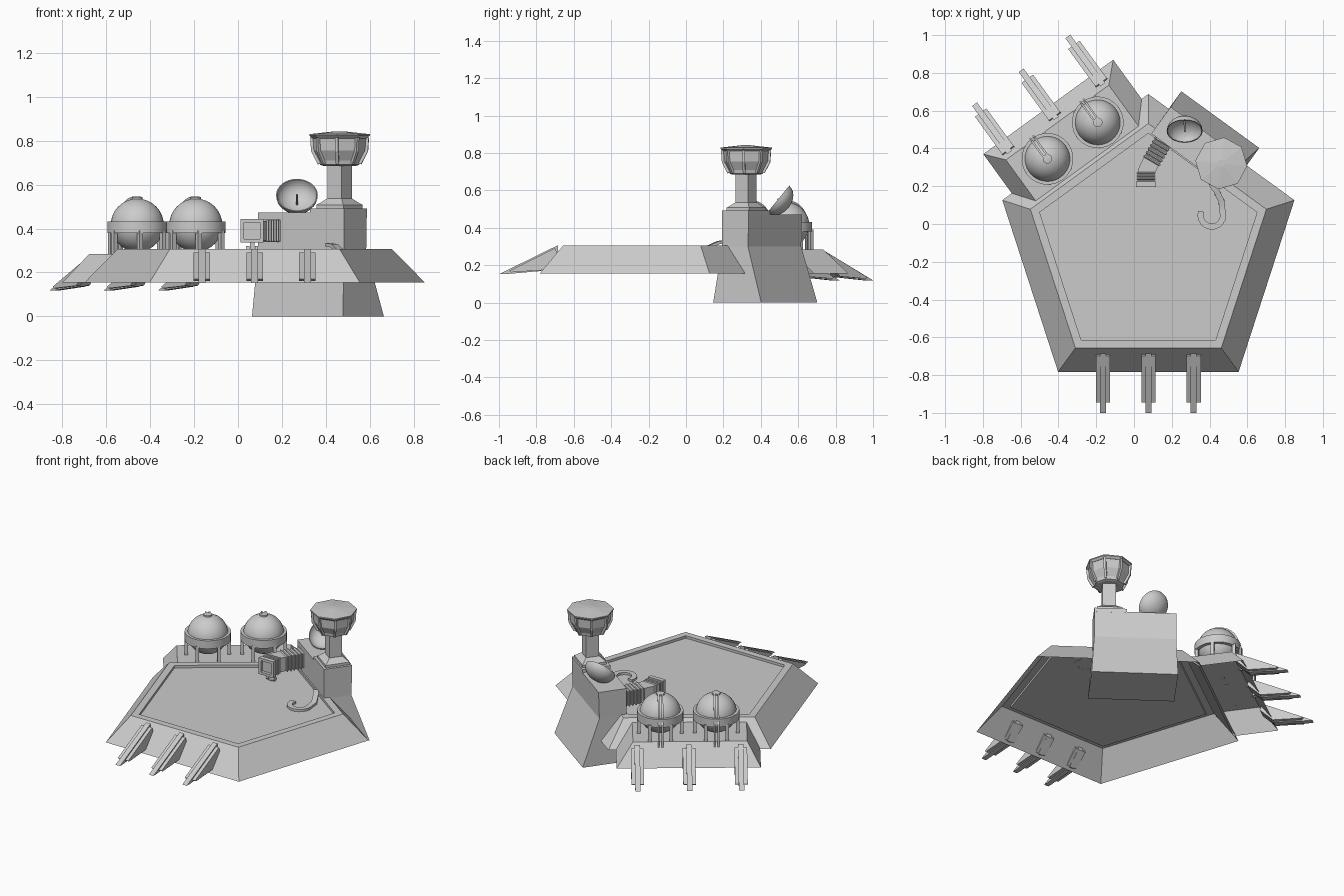
import bpy, bmesh
from math import sin, cos, pi, radians, atan2
from mathutils import Matrix, Vector

cube = bpy.data.objects.get("Cube")
if cube:
    bpy.data.objects.remove(cube)

grey = bpy.data.materials.new("hull grey")
grey.use_nodes = True
grey.diffuse_color = (0.6, 0.6, 0.6, 1)
grey.node_tree.nodes["Principled BSDF"].inputs["Base Color"].default_value = (0.6, 0.6, 0.6, 1)

# Frames centred on the deck: local y points out through one deck edge
CENTRE = Matrix.Translation((0.076, -0.125, 0))
def frame(deg):
    return CENTRE @ Matrix.Rotation(radians(deg), 4, 'Z')
TANK_SIDE, TOWER_SIDE, FRONT = frame(36), frame(-36), frame(180)
WORLD = Matrix()


def loft(name, rings, m=WORLD, smooth=False, open_start=False):
    """Skin a row of equal-sized rings and cap the ends."""
    bm = bmesh.new()
    rows = [[bm.verts.new(m @ Vector(p)) for p in ring] for ring in rings]
    for a, b in zip(rows, rows[1:]):
        for i in range(len(a)):
            j = (i + 1) % len(a)
            bm.faces.new((a[i], a[j], b[j], b[i]))
    if not open_start:
        bm.faces.new(rows[0])
    bm.faces.new(rows[-1])
    bmesh.ops.recalc_face_normals(bm, faces=bm.faces)
    mesh = bpy.data.meshes.new(name)
    bm.to_mesh(mesh)
    bm.free()
    mesh.materials.append(grey)
    obj = bpy.data.objects.new(name, mesh)
    bpy.context.collection.objects.link(obj)
    if smooth:
        bpy.ops.object.select_all(action='DESELECT')
        obj.select_set(True)
        bpy.context.view_layer.objects.active = obj
        bpy.ops.object.shade_smooth_by_angle(angle=radians(35))


def ngon(n, r, z, start=0.0):
    return [(r * cos(start + 2 * pi * i / n), r * sin(start + 2 * pi * i / n), z) for i in range(n)]


def rect(x0, x1, y0, y1, z):
    return [(x0, y0, z), (x1, y0, z), (x1, y1, z), (x0, y1, z)]


def square(s, z):
    return rect(-s / 2, s / 2, -s / 2, s / 2, z)


def lathe(name, profile, m, n=32, start=0.0, smooth=True):
    loft(name, [ngon(n, r, z, start) for r, z in profile], m, smooth)


def sweep(name, pts, w, h, m=WORLD, up=(0, 0, 1), scales=None, smooth=False):
    """Carry a w by h rectangle along a path."""
    pts, up, rings = [Vector(p) for p in pts], Vector(up), []
    for i, p in enumerate(pts):
        t = (pts[min(i + 1, len(pts) - 1)] - pts[max(i - 1, 0)]).normalized()
        side = t.cross(up).normalized()
        top = side.cross(t)
        s = scales[i] if scales else 1
        rings.append([p + side * (a * w * s / 2) + top * (b * h * s / 2)
                      for a, b in ((-1, -1), (1, -1), (1, 1), (-1, 1))])
    loft(name, rings, m, smooth)


# Five-sided deck: a shell open below, with a shallow recess on top
deck = [(0.813, 0.155), (0.657, 0.306), (0.605, 0.306), (0.605, 0.29)]
loft("landing_deck", [ngon(5, r, z, pi / 2) for r, z in deck], CENTRE, open_start=True)

# Tank platform, also open below
loft("tank_platform", [rect(-0.416, 0.434, 0.645, 0.914, 0.155),
                       rect(-0.337, 0.336, 0.54, 0.819, 0.283)], TANK_SIDE, open_start=True)


# Support fins: a wide wedge with a slim, longer rib through it
def fin(name, m, u, v, z):
    for part, w, prof in (
            ("rib", 0.032, ((0, 0.155), (0.315, 0.0), (0.285, 0.0), (0.08, 0.018), (0, 0.10))),
            ("wedge", 0.075, ((0.015, 0.14), (0.26, 0.018), (0.25, 0.01), (0.08, 0.022), (0, 0.10)))):
        loft(f"{name}_{part}", [[(u + s * w / 2, v + a, z + b) for a, b in prof]
                                for s in (-1, 1)], m)

for k in (-1, 0, 1):
    fin("front_fin", FRONT, 0.24 * k, 0.56, 0.152)
    fin("back_fin", TANK_SIDE, 0.007 + 0.305 * k, 0.84, 0.118)

# Storage tanks
for u in (-0.156, 0.173):
    m = TANK_SIDE @ Matrix.Translation((u, 0.694, 0))
    ball = [(0.121 * cos(a), 0.415 + 0.121 * sin(a))
            for a in (radians(-88 + 11 * i) for i in range(17))]
    lathe("tank_ball", ball, m)
    lathe("tank_collar", [(0.115, 0.38), (0.137, 0.38), (0.137, 0.432), (0.118, 0.432)], m, 24)
    lathe("tank_cap", [(0.025, 0.522), (0.025, 0.543), (0.015, 0.545)], m, 16)
    for i in range(6):
        a = 2 * pi * i / 6
        foot = Vector((0.127 * cos(a), 0.127 * sin(a), 0.28))
        if foot.y < 0.1:
            sweep("tank_leg", [foot, foot + Vector((0, 0, 0.11))], 0.02, 0.02, m, up=(0, 1, 0))
        else:
            foot.y = 0.115
            sweep("tank_leg", [foot, foot + Vector((0, 0, 0.11))], 0.02, 0.02, m, up=(0, 1, 0))
    for off in (-0.011, 0.011):
        arc = [(off, 0.125 * sin(a), 0.415 + 0.125 * cos(a))
               for a in (radians(8 * i) for i in range(12))]
        arc += [(off, 0.139, 0.40), (off, 0.139, 0.25)]
        sweep("tank_pipe", arc, 0.012, 0.01, m, up=(1, 0, 0))

# Tower block with flared foot
loft("tower_block", [rect(-0.345, 0.165, 0.454, 0.772, 0),
                     rect(-0.342, 0.142, 0.497, 0.667, 0.30),
                     rect(-0.342, 0.142, 0.497, 0.672, 0.472)], TOWER_SIDE)
loft("tower_step", [rect(-0.05, 0.142, 0.497, 0.672, 0.465),
                    rect(-0.05, 0.142, 0.497, 0.672, 0.492)], TOWER_SIDE)

# Control tower on a square column
tower = TOWER_SIDE @ Matrix.Translation((0.05, 0.588, 0))
TURN = radians(30)
loft("tower_base", [square(s, z) for s, z in
                    ((0.15, 0.48), (0.15, 0.508), (0.13, 0.515), (0.082, 0.536))], tower)
loft("tower_column", [square(0.08, 0.50), square(0.08, 0.70)], tower)
lathe("control_room", [(0.075, 0.685), (0.09, 0.69), (0.094, 0.71), (0.12, 0.755), (0.124, 0.815)],
      tower, 8, TURN, False)
lathe("tower_roof", [(0.125, 0.81), (0.138, 0.822), (0.138, 0.829), (0.02, 0.842)], tower, 8, TURN, False)
for i in range(8):
    a = TURN + i * pi / 4
    post = [(r * cos(a), r * sin(a), z) for r, z in ((0.093, 0.695), (0.123, 0.753), (0.127, 0.815))]
    sweep("control_room_post", post, 0.014, 0.014, tower, up=(-sin(a), cos(a), 0))

# Dish antenna facing forward and up
dish = Matrix.Translation((0.268, 0.492, 0.552)) @ Matrix.Rotation(atan2(0.77, 0.63), 4, 'X')
bowl = [(0.095 * sin(a), -0.072 * cos(a)) for a in (radians(3 + 14.5 * i) for i in range(7))]
inner = [(r * 0.95, z * 0.92) for r, z in reversed(bowl)]
lathe("dish_bowl", bowl + inner, dish)
lathe("dish_feed", [(0.005, -0.069), (0.004, 0.005)], dish, 8)


# Boarding tunnel: bellows, a bend, a second bellows and an open square mouth
def bellows(name, a, b, folds):
    a, b = Vector(a), Vector(b)
    n = folds * 4
    sweep(name, [a.lerp(b, i / n) for i in range(n + 1)], 0.102, 0.102,
          scales=[1 if i % 4 in (1, 2) else 0.87 for i in range(n + 1)])

LEVEL = 0.39
bellows("tunnel_long_bellows", (0.168, 0.46, LEVEL), (0.088, 0.325, LEVEL), 7)
sweep("tunnel_bend", [(0.093, 0.333, LEVEL), (0.068, 0.285, LEVEL), (0.064, 0.26, LEVEL)], 0.09, 0.09)
bellows("tunnel_short_bellows", (0.064, 0.275, LEVEL), (0.064, 0.215, LEVEL), 4)
def mouth_ring(h, y):
    return [(0.064 + a * h, y, LEVEL + b * h) for a, b in ((-1, -1), (1, -1), (1, 1), (-1, 1))]
loft("tunnel_mouth", [mouth_ring(h, y) for h, y in
                      ((0.053, 0.222), (0.053, 0.195), (0.037, 0.195), (0.037, 0.218))])
sweep("tunnel_strut", [(0.064, 0.25, 0.29), (0.064, 0.25, 0.35)], 0.02, 0.02, up=(0, 1, 0))
wheel_turn = Matrix.Rotation(pi / 2, 4, 'Y')
for x in (0.037, 0.077):
    lathe("tunnel_wheel", [(0.015, 0), (0.015, 0.015)],
          Matrix.Translation((x, 0.25, 0.305)) @ wheel_turn, 12)

# Hooked walkway: a raised end by the tower, the rest flat on the deck
hook = [(0.41, 0.215, 0.326), (0.437, 0.175, 0.322), (0.463, 0.12, 0.298)]
hook += [(0.412 + 0.06 * cos(a), 0.046 + 0.06 * sin(a), 0.297)
         for a in (radians(20 - 20 * i) for i in range(12))]
sweep("deck_hook", hook, 0.032, 0.016, smooth=True)
